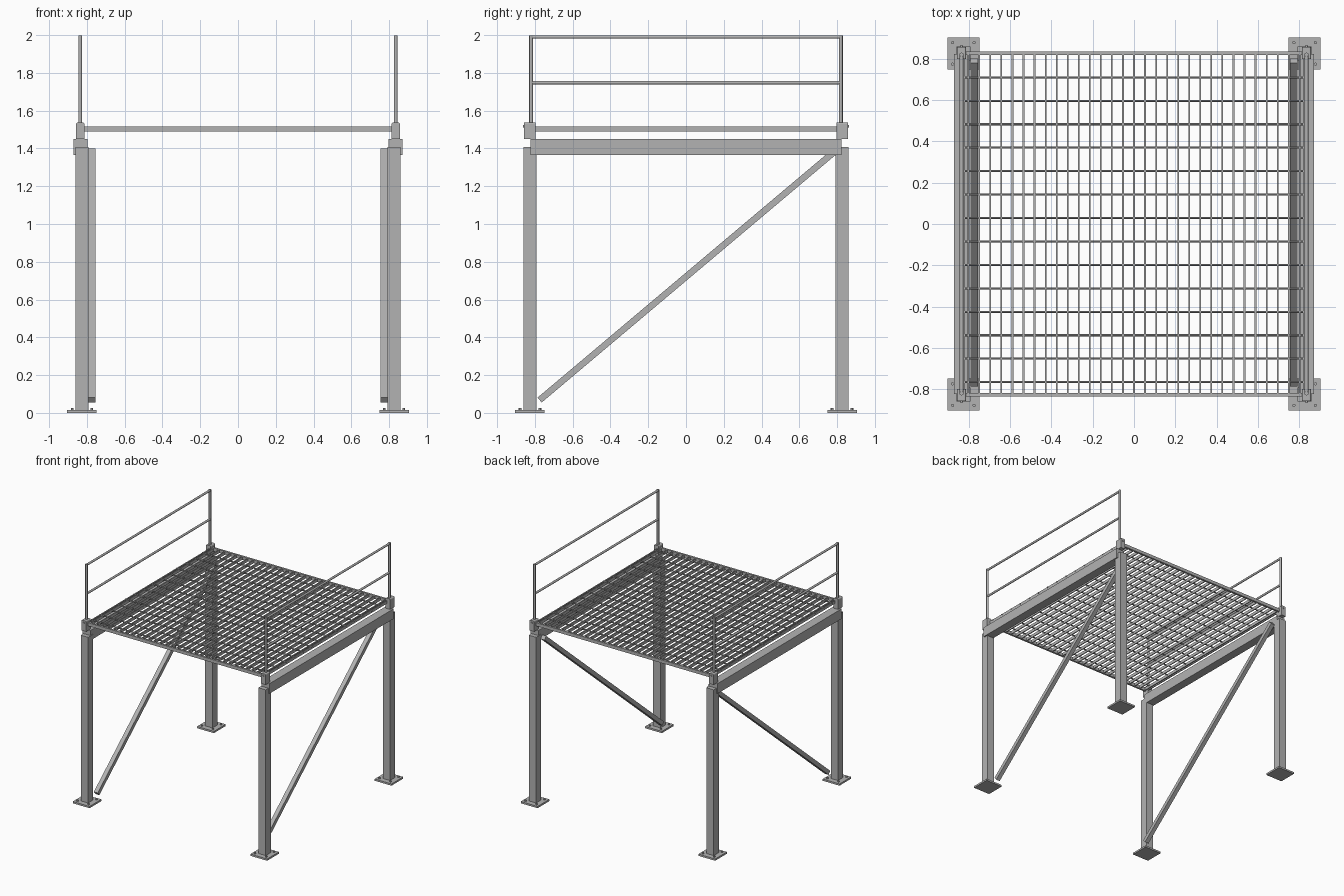
import bpy
import bmesh
from math import pi
from mathutils import Matrix, Vector

cube = bpy.data.objects.get("Cube")
if cube:
    bpy.data.objects.remove(cube, do_unlink=True)

steel = bpy.data.materials.new("galvanised grey steel")
steel.use_nodes = True
GREY = (0.45, 0.45, 0.45, 1)
steel.diffuse_color = GREY
steel.node_tree.nodes["Principled BSDF"].inputs["Base Color"].default_value = GREY


def add_box(bm, lo, hi):
    lo, hi = Vector(lo), Vector(hi)
    m = Matrix.Translation((lo + hi) / 2) @ Matrix.Diagonal((*(hi - lo), 1))
    return bmesh.ops.create_cube(bm, size=1, matrix=m)["verts"]


def add_rod(bm, a, b, r, sides=12):
    a, b = Vector(a), Vector(b)
    turn = (b - a).to_track_quat("Z", "Y").to_matrix().to_4x4()
    bmesh.ops.create_cone(bm, cap_ends=True, segments=sides, radius1=r, radius2=r,
                          depth=(b - a).length,
                          matrix=Matrix.Translation((a + b) / 2) @ turn)


def finish(name, bm, smooth=False):
    bmesh.ops.recalc_face_normals(bm, faces=bm.faces)
    mesh = bpy.data.meshes.new(name)
    bm.to_mesh(mesh)
    bm.free()
    obj = bpy.data.objects.new(name, mesh)
    mesh.materials.append(steel)
    bpy.context.collection.objects.link(obj)
    if smooth:
        bpy.ops.object.select_all(action="DESELECT")
        obj.select_set(True)
        bpy.context.view_layer.objects.active = obj
        bpy.ops.object.shade_smooth_by_angle(angle=pi / 5)
    return obj


C = 0.826       # column centre
RAIL_X = 0.835  # railing plane
RAIL_Y = 0.82

for sx, side in ((1, "left"), (-1, "right")):
    for sy, end in ((-1, "front"), (1, "back")):
        tag = f"{end}_{side}"
        x, y = sx * C, sy * C

        # Base plate with four anchor bolts
        bm = bmesh.new()
        add_box(bm, (x - 0.078, y - 0.078, 0), (x + 0.078, y + 0.078, 0.015))
        for i in (-1, 1):
            for j in (-1, 1):
                p = Vector((x + i * 0.052, y + j * 0.052, 0.01))
                add_rod(bm, p, p + Vector((0, 0, 0.015)), 0.008, 6)
        finish(f"base_plate_{tag}", bm)

        # Column
        bm = bmesh.new()
        add_box(bm, (x - 0.034, y - 0.034, 0.014), (x + 0.034, y + 0.034, 1.408))
        finish(f"column_{tag}", bm)

        # Railing socket with rounded top corners and a cross bolt
        bm = bmesh.new()
        cy = sy * 0.828
        add_box(bm, (sx * RAIL_X - 0.022, cy - 0.03, 1.449),
                (sx * RAIL_X + 0.022, cy + 0.03, 1.537))
        corners = [e for e in bm.edges
                   if all(v.co.z > 1.5 for v in e.verts)
                   and abs(e.verts[0].co.y - e.verts[1].co.y) > 0.01]
        bmesh.ops.bevel(bm, geom=corners, offset=0.008, segments=3,
                        profile=0.5, affect="EDGES")
        add_rod(bm, (sx * RAIL_X, cy, 1.518), (sx * RAIL_X, cy + sy * 0.036, 1.518), 0.007)
        finish(f"railing_socket_{tag}", bm)

    # Side beam resting over the columns
    bm = bmesh.new()
    add_box(bm, (sx * 0.834 - 0.037, -0.824, 1.366), (sx * 0.834 + 0.037, 0.824, 1.45))
    finish(f"side_beam_{side}", bm)

    # Diagonal brace
    bm = bmesh.new()
    low, high = Vector((sx * 0.773, -0.775, 0.068)), Vector((sx * 0.773, 0.79, 1.386))
    length = (high - low).length
    verts = add_box(bm, (-0.018, -length / 2, -0.017), (0.018, length / 2, 0.017))
    turn = Vector((0, 1, 0)).rotation_difference(high - low).to_matrix().to_4x4()
    bmesh.ops.transform(bm, matrix=Matrix.Translation((low + high) / 2) @ turn, verts=verts)
    finish(f"diagonal_brace_{side}", bm)

    # Guard railing: two posts, top rail and middle rail
    bm = bmesh.new()
    rx = sx * RAIL_X
    for y in (-RAIL_Y, RAIL_Y):
        add_rod(bm, (rx, y, 1.46), (rx, y, 1.999), 0.01)
    for z in (1.99, 1.748):
        add_rod(bm, (rx, -RAIL_Y, z), (rx, RAIL_Y, z), 0.009)
    finish(f"guard_railing_{side}", bm, smooth=True)

# Walkway grating: bearing bars front to back
bm = bmesh.new()
for i in range(31):
    x = (i - 15) * 0.0535
    add_box(bm, (x - 0.004, -0.825, 1.49), (x + 0.004, 0.825, 1.515))
for x in (-0.821, 0.821):
    add_box(bm, (x - 0.004, -0.825, 1.49), (x + 0.004, 0.825, 1.515))
finish("grating_bars", bm)

# Cross rods of the grating
bm = bmesh.new()
for i in range(14):
    y = 0.71 - i * 0.1135
    add_rod(bm, (-0.83, y, 1.509), (0.83, y, 1.509), 0.005, 8)
finish("grating_rods", bm, smooth=True)

# Edge bars closing the grating at front and back
bm = bmesh.new()
for y in (-0.826, 0.826):
    add_box(bm, (-0.825, y - 0.008, 1.489), (0.825, y + 0.008, 1.516))
finish("grating_edges", bm)
